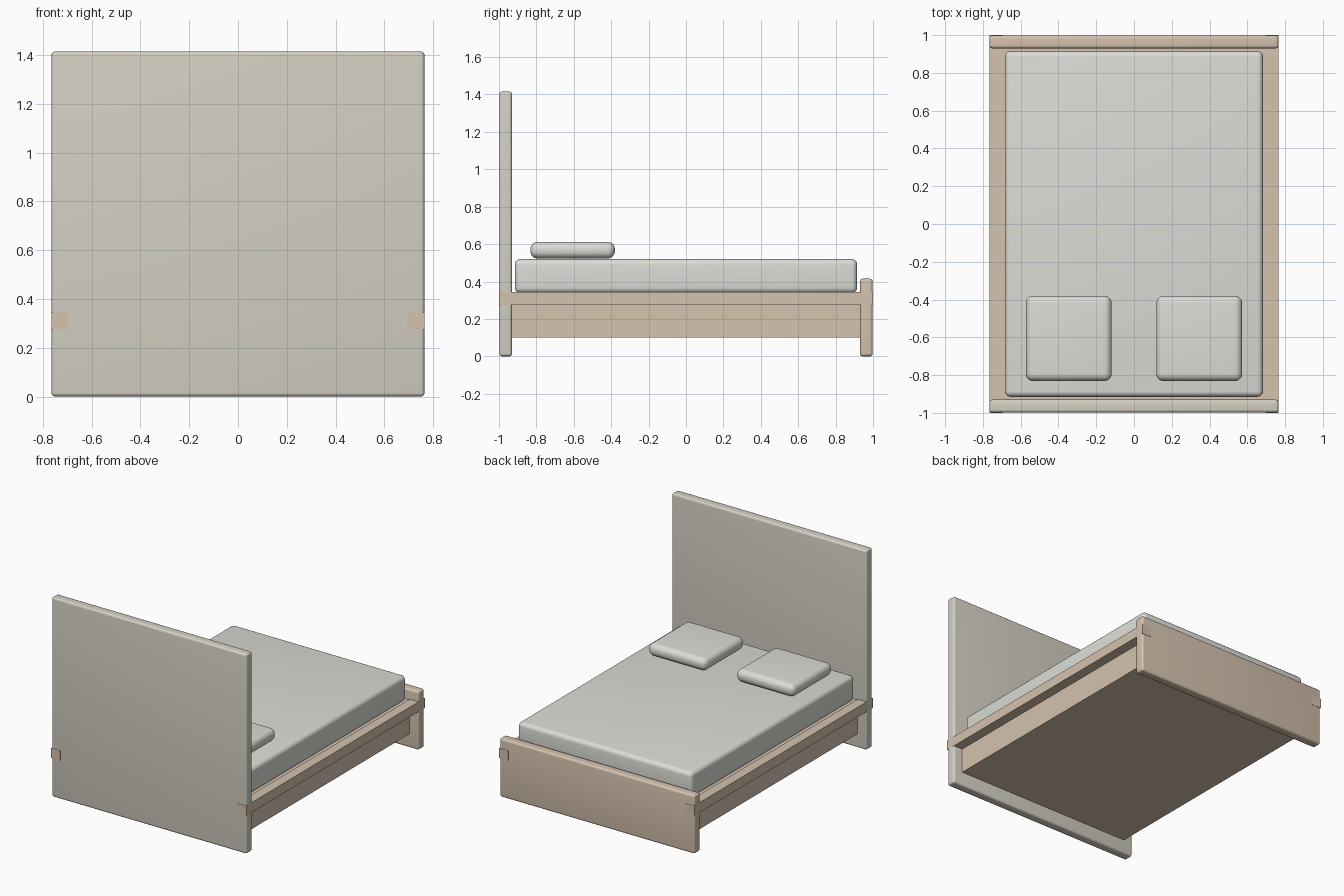
import bpy
import math

if "Cube" in bpy.data.objects:
    bpy.data.objects.remove(bpy.data.objects["Cube"])


def material(name, rgb):
    m = bpy.data.materials.new(name)
    m.diffuse_color = (*rgb, 1)
    m.use_nodes = True
    m.node_tree.nodes["Principled BSDF"].inputs["Base Color"].default_value = m.diffuse_color
    return m


wood = material("wood", (0.66, 0.54, 0.42))
fabric = material("headboard_fabric", (0.66, 0.63, 0.55))
linen = material("linen", (0.72, 0.72, 0.68))


def box(name, x, y, z, mat, bevel=0.0, segments=5):
    """Box from (min, max) ranges with optional rounded edges."""
    ranges = (x, y, z)
    bpy.ops.mesh.primitive_cube_add(size=1, location=[(a + b) / 2 for a, b in ranges])
    ob = bpy.context.object
    ob.name = name
    ob.scale = [b - a for a, b in ranges]
    bpy.ops.object.transform_apply(location=False, rotation=False, scale=True)
    ob.data.materials.append(mat)
    if bevel:
        mod = ob.modifiers.new("rounded_edges", "BEVEL")
        mod.width = bevel
        mod.segments = segments
        bpy.ops.object.modifier_apply(modifier=mod.name)
        bpy.ops.object.shade_smooth_by_angle(angle=math.radians(35))
    return ob


W = 0.765

# Upright end boards
box("headboard", (-W, W), (-0.998, -0.93), (0, 1.415), fabric, 0.015)
box("footboard", (-W, W), (0.93, 0.998), (0, 0.415), wood, 0.015)

# Inset base below the mattress
box("bed_base", (-0.695, 0.695), (-0.93, 0.93), (0.10, 0.34), wood)

# Side rails running the full length, and the two pillows
for side, s in (("left", -1), ("right", 1)):
    box(side + "_rail", sorted((s * 0.695, s * W)), (-1, 1), (0.275, 0.345), wood)
    box(side + "_pillow", sorted((s * 0.118, s * 0.573)), (-0.832, -0.38),
        (0.523, 0.612), linen, 0.04, 8)

# Mattress
box("mattress", (-0.683, 0.683), (-0.915, 0.915), (0.338, 0.52), linen, 0.03)
